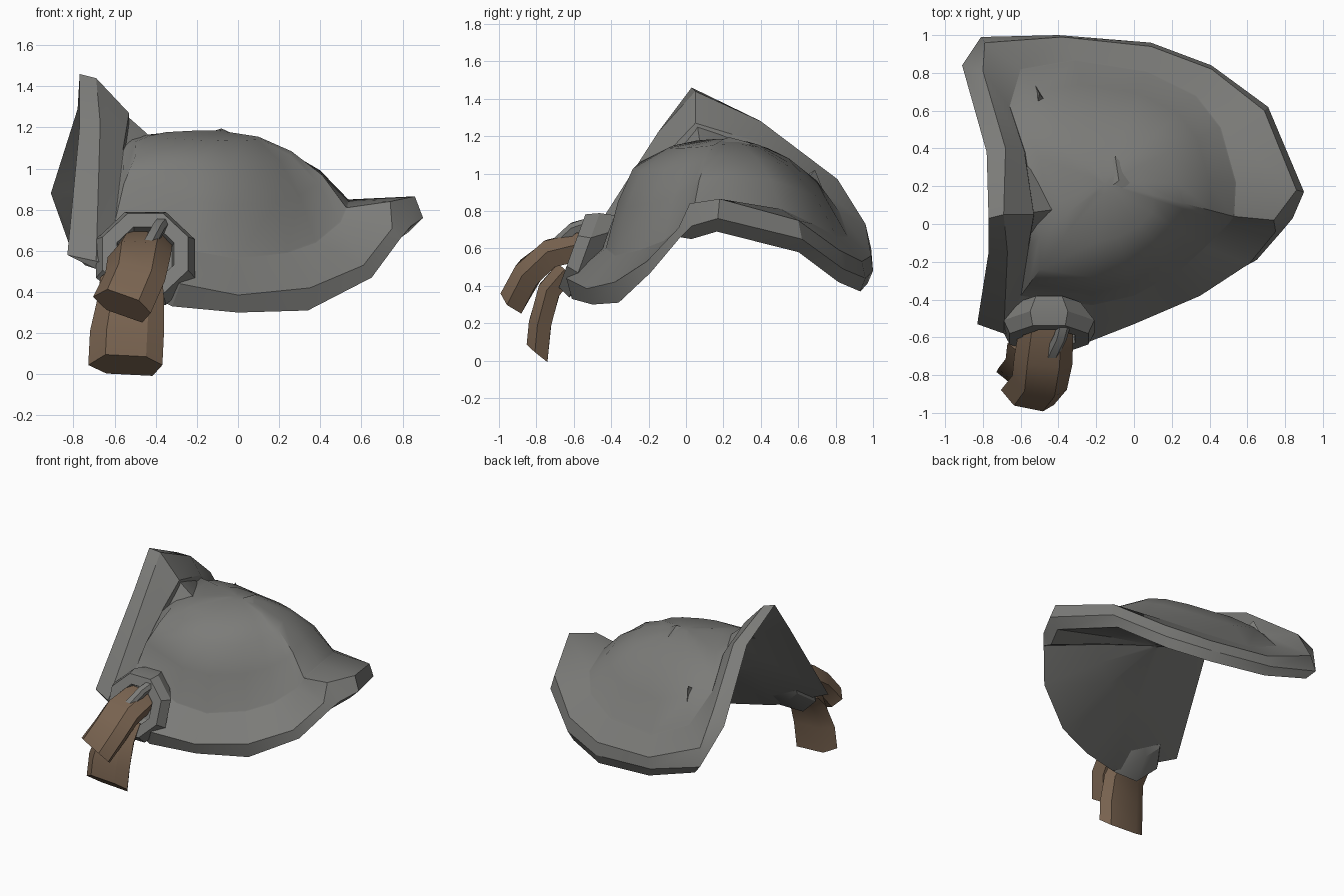
import bpy, bmesh, math
from mathutils import Vector

if "Cube" in bpy.data.objects:
    bpy.data.objects.remove(bpy.data.objects["Cube"])


def material(name, rgb):
    m = bpy.data.materials.new(name)
    m.diffuse_color = (*rgb, 1)
    m.use_nodes = True
    m.node_tree.nodes["Principled BSDF"].inputs["Base Color"].default_value = m.diffuse_color
    return m


STEEL = material("dull steel", (0.20, 0.20, 0.19))
LEATHER = material("brown leather", (0.19, 0.125, 0.08))


def build(name, verts, faces, mat, angle=35):
    bm = bmesh.new()
    vs = [bm.verts.new(v) for v in verts]
    for f in faces:
        bm.faces.new([vs[i] for i in f])
    bmesh.ops.recalc_face_normals(bm, faces=bm.faces)
    me = bpy.data.meshes.new(name)
    bm.to_mesh(me)
    bm.free()
    me.materials.append(mat)
    ob = bpy.data.objects.new(name, me)
    bpy.context.collection.objects.link(ob)
    bpy.ops.object.select_all(action='DESELECT')
    ob.select_set(True)
    bpy.context.view_layer.objects.active = ob
    bpy.ops.object.shade_smooth_by_angle(angle=math.radians(angle))
    return ob


def loft(name, rings, mat, ends=(True, True), angle=35):
    """Skin closed rings of equal length, with optional caps."""
    n, k = len(rings[0]), len(rings)
    verts = [p for r in rings for p in r]
    faces = [(a * n + i, a * n + (i + 1) % n, (a + 1) * n + (i + 1) % n, (a + 1) * n + i)
             for a in range(k - 1) for i in range(n)]
    for closed, a in zip(ends, (0, k - 1)):
        if closed:
            verts.append(sum((Vector(p) for p in rings[a]), Vector()) / n)
            c = len(verts) - 1
            faces += [(a * n + i, a * n + (i + 1) % n, c) for i in range(n)]
    return build(name, verts, faces, mat, angle)


# saddle-shaped rim: outer edge, upper edge and inner edge
low = [(-.32, -.61, .33), (0, -.50, .30), (.34, -.36, .31), (.65, -.19, .47), (.79, -.03, .66),
       (.84, .03, .72), (.90, .17, .76), (.71, .62, .65), (.41, .84, .49), (.09, .96, .44),
       (-.40, 1, .48), (-.81, .99, .60), (-.91, .84, .88), (-.78, .38, 1.29), (-.77, .03, 1.46),
       (-.77, -.15, 1.21), (-.83, -.53, .58)]
top = [(-.28, -.64, .44), (0, -.53, .385), (.35, -.38, .42), (.61, -.21, .53), (.75, -.04, .71),
       (.74, .02, .84), (.86, .18, .865), (.69, .60, .75), (.41, .82, .59), (.09, .94, .53),
       (-.38, .99, .56), (-.79, .96, .73), (-.80, .81, .97), (-.68, .40, 1.28), (-.69, .05, 1.44),
       (-.67, -.15, 1.22), (-.69, -.58, .55)]
inner = [(-.22, -.43, .60), (0, -.38, .56), (.24, -.25, .59), (.38, -.12, .64), (.50, .0, .74),
         (.53, .04, .81), (.54, .22, .85), (.46, .51, .81), (.33, .68, .73), (.07, .81, .66),
         (-.31, .87, .66), (-.60, .82, .80), (-.66, .62, 1.0), (-.58, .38, 1.17),
         (-.53, .05, 1.27), (-.56, -.12, 1.09), (-.60, -.38, .74)]


def pull(ring, apex, t, s, limit=9, front=1):
    """Move a ring toward the apex: t sideways (less at the front), s in height."""
    out = []
    for x, y, z in ring:
        f = t * (front + (1 - front) * max(0, min(1, (y + .4) / .6)))
        f = max(f, t * t)
        out.append((x + (apex[0] - x) * f, y + (apex[1] - y) * f,
                    min(limit, z + (apex[2] - z) * s)))
    return out


# underside, with a lip below the right and back edges
under_apex = (-.10, .12, .92)
lip = [(p[0] * .92, p[1] * .97, p[2] - .07) if 5 <= i <= 11 else
       (p[0] * .999, p[1] * .999, p[2]) for i, p in enumerate(low)]
under = [pull(lip, under_apex, t, s) for t, s in ((.95, .97), (.5, .55), (0, 0))]
loft("shoulder_rim", under + [low, top, inner], STEEL, (True, False), angle=28)

# rounded dome inside the rim, steep at the front, dropping below the left rim
apex = (-.16, .22, 1.185)
dome = [inner] + [pull(inner, apex, t, s, m, .5) for t, s, m in
                  ((.01, .01, 1.15), (.2, .42, 1.16), (.45, .73, 1.17), (.72, .92, 1.18),
                   (.95, 1, 1.185))]
loft("shoulder_dome", dome, STEEL, (False, True), angle=40)


# small dents on the dome
def chip(name, base, tip):
    n = len(base)
    build(name, base + [tip], [(i, (i + 1) % n, n) for i in range(n)] + [tuple(range(n))], STEEL)


chip("dome_dent", [(-.1, .36, 1.16), (-.2, .14, 1.155), (.01, .03, 1.12), (.05, .2, 1.135)],
     (-.08, .23, 1.195))
chip("dome_nick", [(-.54, .77, .82), (-.52, .60, .96), (-.46, .64, .96)], (-.50, .69, 1.02))

# eight-sided buckle plate, leaning back into the rim
C = Vector((-.45, -.59, .58))
UP = Vector((0, .34, .94))
OUT = Vector((0, -.94, .34))


def octagon(r, depth, rise=0):
    return [C + Vector((1, 0, 0)) * r * math.cos(a) + UP * (rise + r * math.sin(a)) + OUT * depth
            for a in (math.pi * (i + .5) / 4 for i in range(8))]


loft("buckle_plate", [octagon(.18, -.13, .09), octagon(.26, -.05), octagon(.225, .02),
                      octagon(.15, .02), octagon(.14, -.03)], STEEL, angle=30)


# straps: bevelled strips along a path of (x, y, z, half width)
def strap(name, path, thick, mat, tilt=0):
    pts = [Vector(p[:3]) for p in path]
    rings = []
    for i, p in enumerate(pts):
        d = (pts[min(i + 1, len(pts) - 1)] - pts[max(i - 1, 0)]).normalized()
        side = Vector((1, 0, 0)) - d * d.x
        side.normalize()
        nrm = side.cross(d)
        if nrm.z - nrm.y < 0:
            nrm = -nrm
        w = path[i][3]
        cut = tilt if i == len(pts) - 1 else 0
        rings.append([p + side * w * u + nrm * thick * v - d * cut * (v + .5) for u, v in
                      ((-1, -.1), (-.55, .5), (.55, .5), (1, .1), (.75, -.5), (-.5, -.5))])
    loft(name, rings, mat, angle=30)


strap("upper_strap", [(-.46, -.52, .62, .14), (-.48, -.72, .575, .155), (-.50, -.84, .475, .15),
                      (-.57, -.925, .325, .15)], .15, LEATHER, .03)
strap("lower_strap", [(-.52, -.64, .48, .15), (-.52, -.73, .38, .16), (-.54, -.78, .2, .18),
                      (-.55, -.80, .005, .18)], .12, LEATHER, .08)
strap("buckle_tongue", [(-.37, -.53, .73, .035), (-.39, -.60, .71, .035), (-.44, -.70, .62, .035)],
      .06, STEEL)
